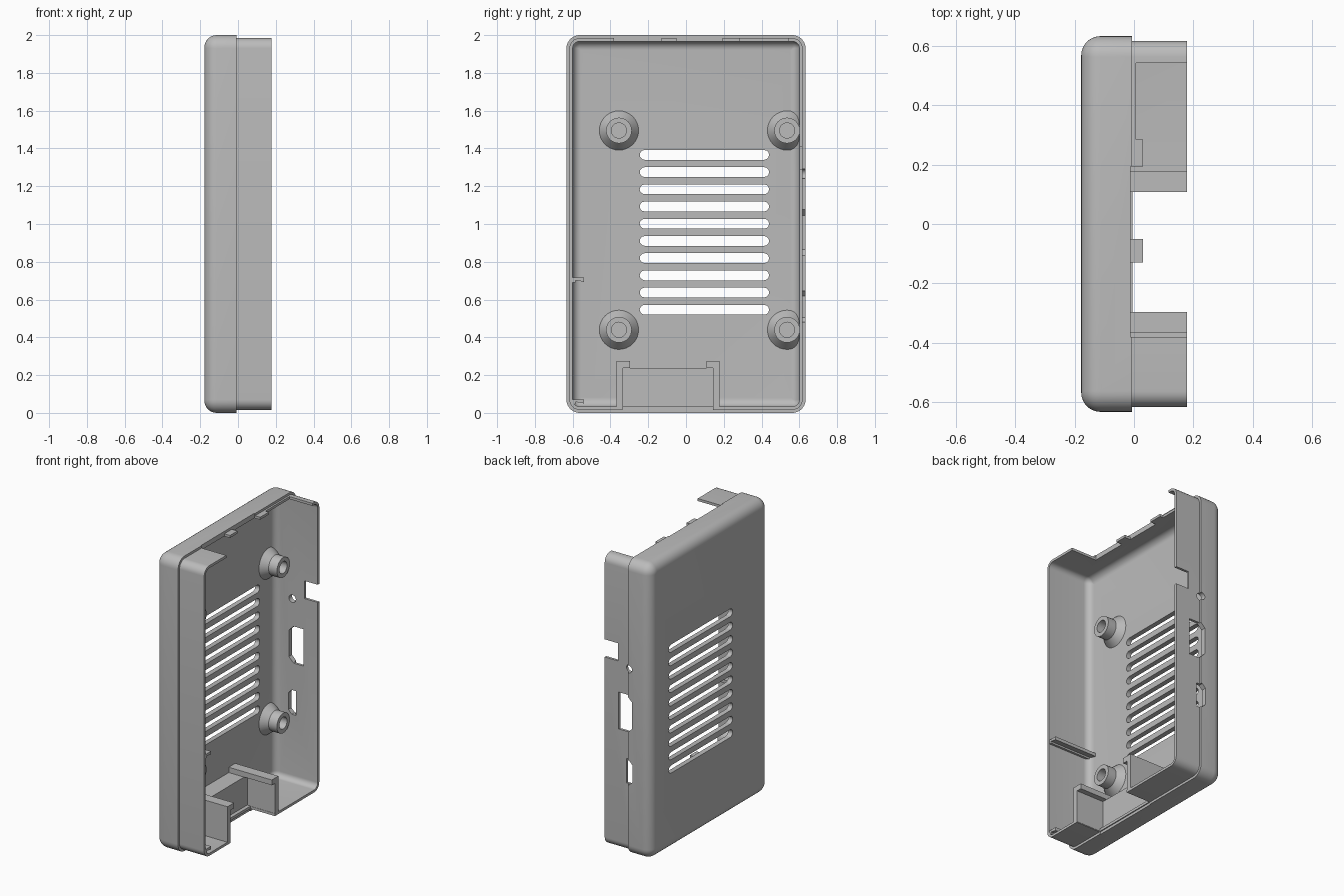
import bpy, bmesh, math
from mathutils import Matrix

if "Cube" in bpy.data.objects:
    bpy.data.objects.remove(bpy.data.objects["Cube"])

plastic = bpy.data.materials.new("grey plastic")
plastic.diffuse_color = (0.5, 0.5, 0.5, 1)
plastic.use_nodes = True
plastic.node_tree.nodes["Principled BSDF"].inputs["Base Color"].default_value = plastic.diffuse_color
HY, HZ, R = 0.633, 1.0, 0.07          # half width, half height, corner radius
FLOOR, TOP, RIM = -0.145, 0.178, -0.007


def finish(name, bm, smooth=False):
    bmesh.ops.recalc_face_normals(bm, faces=bm.faces[:])
    me = bpy.data.meshes.new(name)
    bm.to_mesh(me)
    bm.free()
    me.materials.append(plastic)
    ob = bpy.data.objects.new(name, me)
    bpy.context.collection.objects.link(ob)
    if smooth:
        shade(ob)
    return ob


def shade(ob):
    bpy.ops.object.select_all(action='DESELECT')
    bpy.context.view_layer.objects.active = ob
    ob.select_set(True)
    bpy.ops.object.shade_smooth_by_angle(angle=math.radians(35))


def prism(name, pts, x0, x1):
    """Extrude a (y, z) outline along x."""
    bm = bmesh.new()
    a = [bm.verts.new((x0, y, z)) for y, z in pts]
    b = [bm.verts.new((x1, y, z)) for y, z in pts]
    bm.faces.new(a)
    bm.faces.new(b)
    for i in range(len(a)):
        j = (i + 1) % len(a)
        bm.faces.new((a[i], a[j], b[j], b[i]))
    return finish(name, bm)


def box(name, x0, x1, y0, y1, z0, z1):
    return prism(name, [(y0, z0), (y1, z0), (y1, z1), (y0, z1)], x0, x1)


def side_prism(name, pts, y0, y1):
    """Extrude an (x, z) outline along y."""
    ob = prism(name, pts, y0, y1)
    ob.data.transform(Matrix(((0, 1, 0, 0), (1, 0, 0, 0), (0, 0, 1, 0), (0, 0, 0, 1))))
    ob.data.flip_normals()
    return ob


def cut(target, cutter):
    cutter.hide_render = True
    mod = target.modifiers.new("cut", 'BOOLEAN')
    mod.object, mod.operation, mod.solver = cutter, 'DIFFERENCE', 'EXACT'
    bpy.context.view_layer.objects.active = target
    bpy.ops.object.modifier_apply(modifier=mod.name)
    bpy.data.objects.remove(cutter)


def ring(x, inset, seg=8):
    r = max(R - inset, 0.004)
    cy, cz = HY - inset - r, HZ - inset - r
    out = []
    for k, (sy, sz) in enumerate([(1, 1), (-1, 1), (-1, -1), (1, -1)]):
        for i in range(seg + 1):
            a = math.pi / 2 * (k + i / seg)
            out.append((x, sy * cy + r * math.cos(a), HZ + sz * cz + r * math.sin(a)))
    return out


# Tray shell: rounded back, stepped rim, thin lip, filleted inside
N = 7
arc = [math.pi / 2 * i / N for i in range(N + 1)]
prof = [(-0.178 + 0.065 * (1 - math.cos(a)), 0.065 * (1 - math.sin(a))) for a in arc]
prof += [(RIM, 0), (RIM, 0.016), (TOP, 0.016), (TOP, 0.033)]
prof += [(FLOOR + 0.045 * (1 - math.sin(a)), 0.033 + 0.045 * (1 - math.cos(a))) for a in arc]
bm = bmesh.new()
loops = [[bm.verts.new(p) for p in ring(*q)] for q in prof]
for a, b in zip(loops, loops[1:]):
    for i in range(len(a)):
        j = (i + 1) % len(a)
        bm.faces.new((a[i], a[j], b[j], b[i]))
bm.faces.new(loops[0])
bm.faces.new(loops[-1])
shell = finish("tray_shell", bm)

# Ventilation slots
for i in range(10):
    z, r = 0.546 + i * 0.0911, 0.026
    pts = []
    for yc, s in ((0.44 - r, -90), (-0.245 + r, 90)):
        pts += [(yc + r * math.cos(math.radians(s + t)), z + r * math.sin(math.radians(s + t)))
                for t in range(0, 181, 30)]
    cut(shell, prism("slot_cutter", pts, -0.3, -0.1))

# Stepped opening in the top wall, opening in the bottom wall
cut(shell, box("top_cutter_low", -0.012, 0.3, -0.38, 0.193, 1.9, 2.1))
cut(shell, box("top_cutter_high", 0.006, 0.3, 0.15, 0.543, 1.9, 2.1))
cut(shell, box("bottom_cutter", -0.012, 0.3, -0.335, 0.142, -0.1, 0.12))

# Port openings in the side wall
cut(shell, box("notch_cutter", 0.08, 0.3, 0.5, 0.7, 1.29, 1.41))
cut(shell, side_prism("round_port_cutter",
                      [(-0.012 + 0.026 * math.cos(t * math.pi / 8), 1.265 + 0.026 * math.sin(t * math.pi / 8))
                       for t in range(16)], 0.5, 0.7))
for x0, x1, z0, z1, c in ((-0.038, 0.073, 0.83, 1.08, 0.035), (-0.042, 0.015, 0.48, 0.645, 0.025)):
    cut(shell, side_prism("port_cutter", [(x0, z0 + c), (x0 + c, z0), (x1, z0), (x1, z1),
                                          (x0 + c, z1), (x0, z1 - c)], 0.5, 0.7))
shade(shell)

# Snap tabs on the top rim
for y0, y1 in ((-0.13, -0.05), (0.193, 0.285)):
    box("snap_tab", -0.03, 0.031, y0, y1, 1.967, 1.984)

# Board posts: flared foot, collar and blind hole
for py in (-0.355, 0.535):
    for pz in (0.44, 1.495):
        prof = [(0.104, FLOOR - 0.01), (0.104, FLOOR), (0.068, -0.098), (0.068, -0.035),
                (0.04, -0.035), (0.04, -0.125)]
        bm = bmesh.new()
        S = 32
        rows = [[bm.verts.new((x, py + r * math.cos(2 * math.pi * i / S), pz + r * math.sin(2 * math.pi * i / S)))
                 for i in range(S)] for r, x in prof]
        for a, b in zip(rows, rows[1:]):
            for i in range(S):
                j = (i + 1) % S
                bm.faces.new((a[i], a[j], b[j], b[i]))
        bm.faces.new(rows[0])
        bm.faces.new(rows[-1])
        post = finish("board_post", bm)
        if py > 0:                     # trim the foot where it meets the wall
            cut(post, box("post_cutter", -0.3, 0.3, 0.605, 0.8, 0, 2))
        shade(post)

# Card bay: flanged side walls, raised floor and sill
for y, s in ((-0.367, 1), (0.178, -1)):
    prism("bay_wall", [(y, 0.02), (y + s * 0.034, 0.02), (y + s * 0.034, 0.238), (y + s * 0.07, 0.238),
                       (y + s * 0.07, 0.274), (y, 0.274)], FLOOR - 0.01, TOP)
box("bay_floor", FLOOR - 0.01, -0.03, -0.335, 0.142, 0.02, 0.238)
box("bay_sill", -0.06, -0.005, -0.335, 0.142, 0.018, 0.036)

# Hooked guide rails on the left wall
for z, s in ((0.716, -1), (0.072, -1)):
    prism("guide_rail", [(-0.61, z), (-0.54, z), (-0.54, z + s * 0.022), (-0.585, z + s * 0.014),
                         (-0.585, z + s * 0.026), (-0.61, z + s * 0.026)], FLOOR - 0.01, TOP - 0.002)
